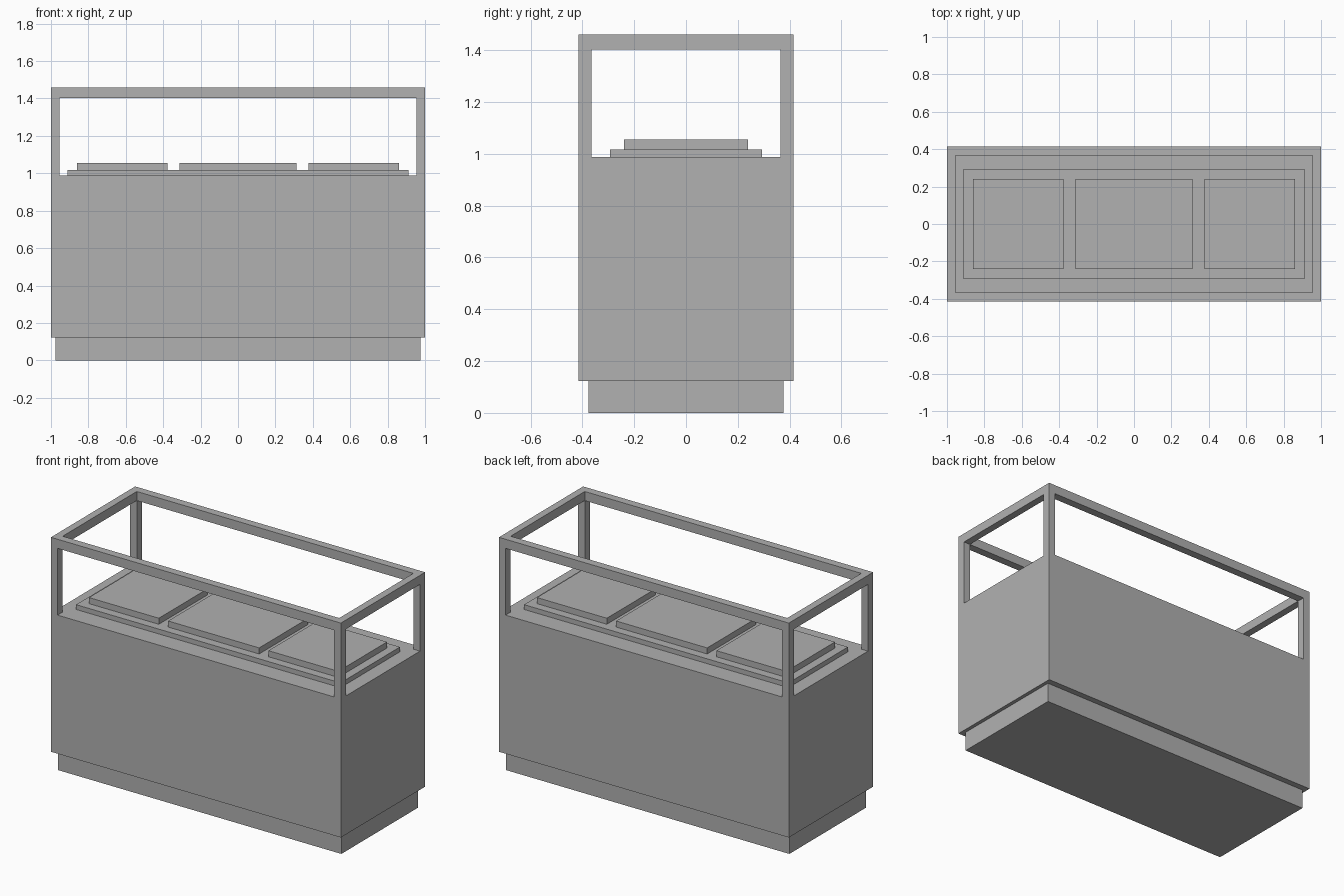
import bpy
import bmesh

if "Cube" in bpy.data.objects:
    bpy.data.objects.remove(bpy.data.objects["Cube"])

grey = bpy.data.materials.new("plain_grey")
grey.diffuse_color = (0.44, 0.44, 0.44, 1)
grey.use_nodes = True
grey.node_tree.nodes["Principled BSDF"].inputs["Base Color"].default_value = grey.diffuse_color


def finish(name, bm):
    """Turn a bmesh into a flat-shaded grey object."""
    bmesh.ops.recalc_face_normals(bm, faces=bm.faces)
    mesh = bpy.data.meshes.new(name)
    bm.to_mesh(mesh)
    bm.free()
    mesh.materials.append(grey)
    obj = bpy.data.objects.new(name, mesh)
    bpy.context.collection.objects.link(obj)
    return obj


def box(name, x0, x1, half_y, z0, z1):
    """Box centred on y = 0."""
    bm = bmesh.new()
    bmesh.ops.create_cube(bm, size=1)
    for v in bm.verts:
        v.co = ((x0 + x1) / 2 + v.co.x * (x1 - x0),
                v.co.y * 2 * half_y,
                (z0 + z1) / 2 + v.co.z * (z1 - z0))
    return finish(name, bm)


def cell_shell(name, axes, filled):
    """Outer skin of the filled cells of a box grid, with shared corners."""
    bm = bmesh.new()
    corners = {}

    def vert(key):
        if key not in corners:
            corners[key] = bm.verts.new([axes[a][key[a]] for a in range(3)])
        return corners[key]

    for cell in filled:
        for a in range(3):
            b, c = (a + 1) % 3, (a + 2) % 3
            for side in (0, 1):
                neighbour = list(cell)
                neighbour[a] += 2 * side - 1
                if tuple(neighbour) in filled:
                    continue
                quad = []
                for db, dc in ((0, 0), (1, 0), (1, 1), (0, 1)):
                    key = list(cell)
                    key[a] += side
                    key[b] += db
                    key[c] += dc
                    quad.append(vert(tuple(key)))
                bm.faces.new(quad)
    return finish(name, bm)


# Cabinet: solid body, four corner posts and a top rim in one flush shell
axes = ((-1, -0.954, 0.954, 1),
        (-0.415, -0.365, 0.365, 0.415),
        (0.123, 0.987, 1.403, 1.46))
filled = set()
for i in range(3):
    for j in range(3):
        filled.add((i, j, 0))              # body
        if i != 1 and j != 1:
            filled.add((i, j, 1))          # posts
        if i != 1 or j != 1:
            filled.add((i, j, 2))          # rim
cell_shell("cabinet_and_frame", axes, filled)

# Recessed plinth
box("plinth", -0.977, 0.977, 0.377, 0, 0.123)

# Display deck with three raised pads
box("display_deck", -0.912, 0.912, 0.293, 0.987, 1.017)
for name, x0, x1 in (("left_pad", -0.86, -0.378),
                     ("middle_pad", -0.314, 0.314),
                     ("right_pad", 0.378, 0.86)):
    box(name, x0, x1, 0.24, 1.017, 1.055)
